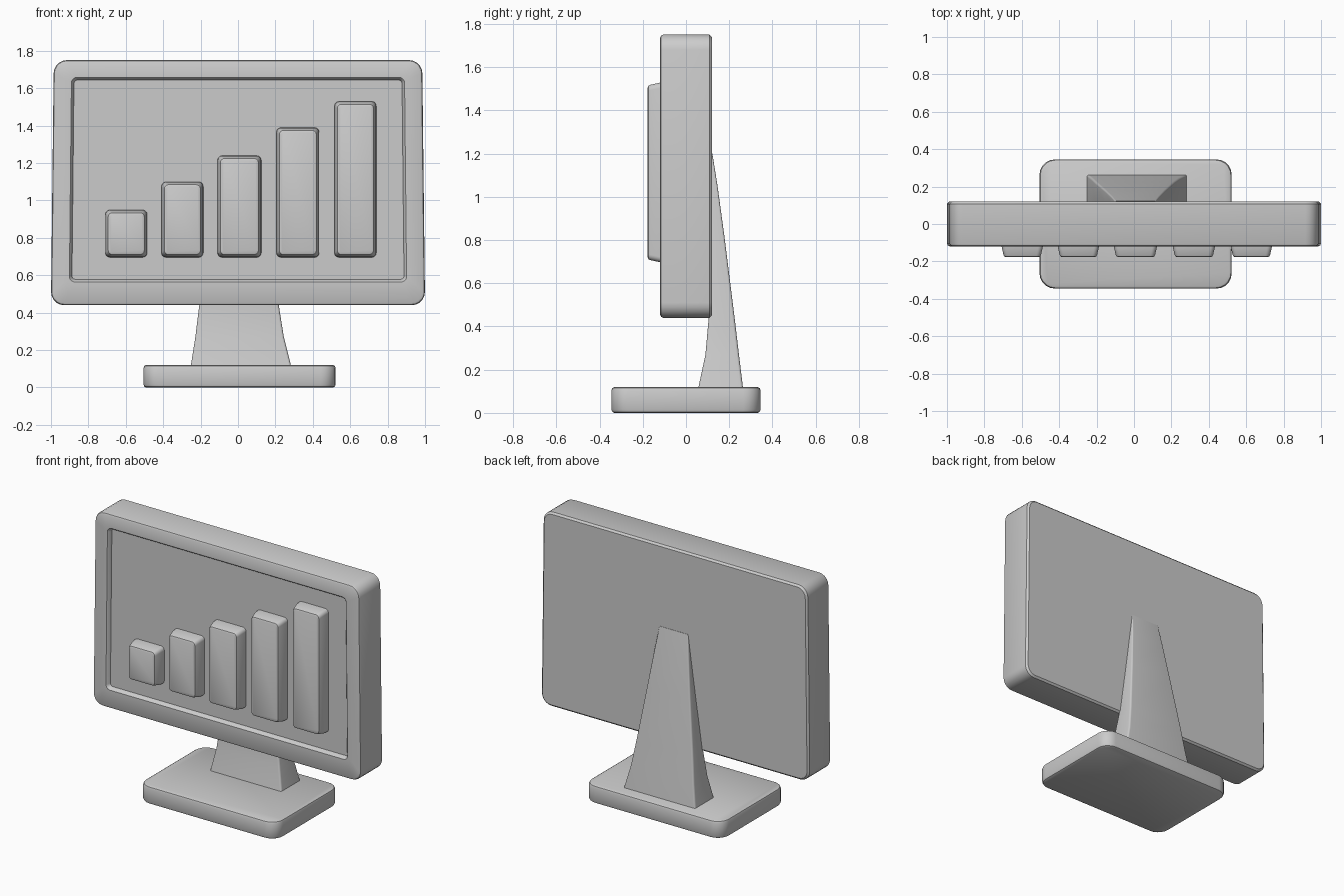
import bpy, bmesh, math

if "Cube" in bpy.data.objects:
    bpy.data.objects.remove(bpy.data.objects["Cube"])


def ring(a0, a1, b0, b1, r, seg=5):
    """Rounded rectangle outline in two axes."""
    pts = []
    for ca, cb, start in ((a1 - r, b1 - r, 0), (a0 + r, b1 - r, 90),
                          (a0 + r, b0 + r, 180), (a1 - r, b0 + r, 270)):
        for i in range(seg + 1):
            t = math.radians(start + 90 * i / seg)
            pts.append((ca + r * math.cos(t), cb + r * math.sin(t)))
    return pts


def loft(name, sections, axis, taper=None):
    """Skin rounded rectangles (position, a0, a1, b0, b1, r) along y or z."""
    bm = bmesh.new()
    rows = []
    for pos, *rect in sections:
        rows.append([bm.verts.new((a, pos, b) if axis == 'y' else (a, b, pos))
                     for a, b in ring(*rect)])
    for low, high in zip(rows, rows[1:]):
        n = len(low)
        for i in range(n):
            j = (i + 1) % n
            bm.faces.new((low[i], low[j], high[j], high[i]))
    bm.faces.new(rows[0])
    bm.faces.new(rows[-1])
    if taper:
        for v in bm.verts:
            taper(v.co)
    bmesh.ops.recalc_face_normals(bm, faces=bm.faces)
    mesh = bpy.data.meshes.new(name)
    bm.to_mesh(mesh)
    bm.free()
    obj = bpy.data.objects.new(name, mesh)
    bpy.context.collection.objects.link(obj)
    bpy.ops.object.select_all(action='DESELECT')
    obj.select_set(True)
    bpy.context.view_layer.objects.active = obj
    bpy.ops.object.shade_smooth_by_angle(angle=math.radians(35))
    return obj


def inset(pos, rect, d, r):
    a0, a1, b0, b1 = rect
    return (pos, a0 + d, a1 - d, b0 + d, b1 - d, r)


# Monitor housing with recessed screen, slightly narrower at the top
def narrow_top(co):
    co.x *= 1 - 0.015 * (co.z - 0.44) / 1.31


case = (-1.0, 1.0, 0.44, 1.75)
screen = (-0.897, 0.897, 0.57, 1.652)
loft("monitor", [
    inset(0.12, case, 0.012, 0.06),
    inset(0.108, case, 0, 0.07),
    inset(-0.106, case, 0, 0.07),
    inset(-0.115, case, 0.004, 0.068),
    inset(-0.12, case, 0.014, 0.06),
    inset(-0.12, screen, -0.006, 0.03),
    inset(-0.114, screen, 0, 0.025),
    inset(-0.092, screen, 0.008, 0.02),
], 'y', narrow_top)

# Rising chart bars with drafted sides and rounded front edges
bars = [(-0.71, -0.485, 0.95), (-0.41, -0.185, 1.10), (-0.11, 0.125, 1.24),
        (0.205, 0.435, 1.39), (0.515, 0.74, 1.53)]
for k, (x0, x1, top) in enumerate(bars):
    rect = (x0, x1, 0.695, top)
    loft(f"chart_bar_{k + 1}", [
        inset(-0.08, rect, 0, 0.025),
        inset(-0.12, rect, 0.002, 0.025),
        inset(-0.165, rect, 0.012, 0.025),
        inset(-0.173, rect, 0.016, 0.022),
        inset(-0.177, rect, 0.025, 0.016),
    ], 'y')

# Tapered stand leaning into the back of the monitor
loft("stand_neck", [
    (0.10, -0.255, 0.285, 0.055, 0.265, 0.012),
    (0.13, -0.25, 0.28, 0.06, 0.262, 0.012),
    (0.27, -0.228, 0.245, 0.09, 0.245, 0.012),
    (0.44, -0.207, 0.218, 0.105, 0.225, 0.012),
    (0.80, -0.155, 0.168, 0.105, 0.18, 0.01),
    (1.05, -0.12, 0.135, 0.105, 0.146, 0.008),
    (1.20, -0.10, 0.115, 0.105, 0.122, 0.006),
], 'z')

# Foot plate
foot = (-0.505, 0.522, -0.345, 0.345)
loft("stand_base", [
    inset(0.0, foot, 0.014, 0.07),
    inset(0.005, foot, 0.004, 0.08),
    inset(0.016, foot, 0, 0.08),
    inset(0.103, foot, 0, 0.08),
    inset(0.115, foot, 0.004, 0.08),
    inset(0.12, foot, 0.014, 0.07),
], 'z')
